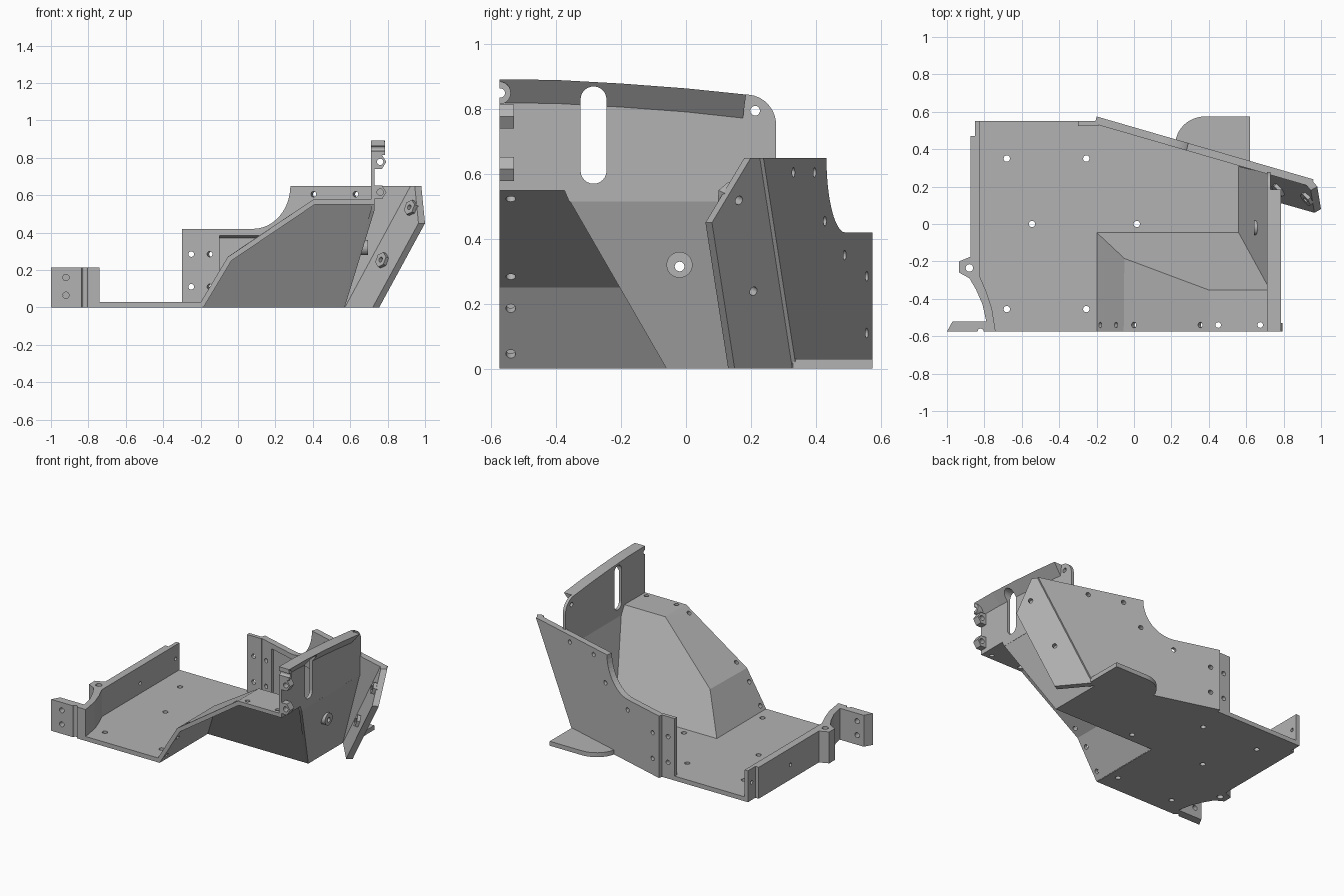
import bpy, bmesh
from math import sin, cos, pi
from mathutils import Vector

cube = bpy.data.objects.get("Cube")
if cube:
    bpy.data.objects.remove(cube, do_unlink=True)

GREY = (0.45, 0.45, 0.45, 1)
grey = bpy.data.materials.new("plain grey")
grey.use_nodes = True
grey.diffuse_color = GREY
grey.node_tree.nodes["Principled BSDF"].inputs["Base Color"].default_value = GREY

FRONT = -0.575
X, Y, Z = Vector((1, 0, 0)), Vector((0, 1, 0)), Vector((0, 0, 1))


def make(name, bm, recalc=True):
    if recalc:
        bmesh.ops.recalc_face_normals(bm, faces=bm.faces)
    mesh = bpy.data.meshes.new(name)
    bm.to_mesh(mesh)
    bm.free()
    mesh.materials.append(grey)
    ob = bpy.data.objects.new(name, mesh)
    bpy.context.collection.objects.link(ob)
    return ob


def loft(name, rings):
    """Closed solid through matching rings of points."""
    bm = bmesh.new()
    vs = [[bm.verts.new(p) for p in ring] for ring in rings]
    n = len(vs[0])
    for a, b in zip(vs, vs[1:]):
        for i in range(n):
            j = (i + 1) % n
            bm.faces.new((a[i], a[j], b[j], b[i]))
    bm.faces.new(vs[0])
    bm.faces.new(vs[-1])
    return make(name, bm)


def prism(name, pts, vec):
    return loft(name, [pts, [Vector(p) + Vector(vec) for p in pts]])


def rods(name, centres, axis, r, length, sides=20):
    bm = bmesh.new()
    turn = Z.rotation_difference(Vector(axis)).to_matrix().to_4x4()
    for c in centres:
        new = bmesh.ops.create_cone(bm, cap_ends=True, segments=sides, radius1=r,
                                    radius2=r, depth=length)["verts"]
        bmesh.ops.transform(bm, matrix=turn, verts=new)
        bmesh.ops.translate(bm, vec=c, verts=new)
    return make(name, bm)


def bake(ob):
    bpy.context.view_layer.update()
    ev = ob.evaluated_get(bpy.context.evaluated_depsgraph_get())
    mesh = bpy.data.meshes.new_from_object(ev)
    ob.modifiers.clear()
    ob.data = mesh


def cut(ob, cutter):
    cutter.hide_render = True
    mod = ob.modifiers.new("cut", "BOOLEAN")
    mod.operation, mod.solver, mod.object = "DIFFERENCE", "EXACT", cutter
    bake(ob)
    bpy.data.objects.remove(cutter, do_unlink=True)


def drill(ob, centres, axis, r=0.015, length=0.12):
    cut(ob, rods("drill", centres, axis, r, length))


def arc(cx, cy, rx, ry, a0, a1, n=12):
    return [(cx + rx * cos(a0 + (a1 - a0) * i / n),
             cy + ry * sin(a0 + (a1 - a0) * i / n)) for i in range(n + 1)]


# Floor with rounded rear extension
outline = [(-0.74, FRONT), (-0.19, FRONT), (-0.19, -0.06), (0.57, -0.06), (0.57, 0.31),
           (0.62, 0.33), (0.62, 0.575)] + arc(0.38, 0.42, 0.16, 0.155, pi / 2, pi)
outline += [(0.22, 0.44), (-0.2, 0.55), (-0.85, 0.55), (-0.85, -0.25), (-0.79, -0.36),
            (-0.76, -0.45)]
floor = prism("floor", [(x, y, 0) for x, y in outline], Z * 0.03)
drill(floor, [(x, y, 0) for x, y in ((-0.68, 0.35), (-0.255, 0.35), (-0.545, 0),
      (0.015, 0), (-0.68, -0.455), (-0.255, -0.455))], Z, 0.017)

# Left wall with hole post, curved front end and front flange
outline = [(-0.85, 0.55), (-0.825, 0.55), (-0.825, -0.28), (-0.79, -0.36), (-0.76, -0.45),
           (-0.74, FRONT), (-1, FRONT), (-0.97, -0.52), (-0.79, -0.52), (-0.81, -0.43),
           (-0.845, -0.35), (-0.88, -0.29), (-0.935, -0.26), (-0.935, -0.2),
           (-0.875, -0.175), (-0.875, 0.47), (-0.85, 0.47)]
left_wall = prism("left_wall", [(x, y, 0) for x, y in outline], Z * 0.213)
drill(left_wall, [(-0.88, -0.235, 0.1)], Z, 0.02, 0.5)
drill(left_wall, [(-0.82, FRONT, 0.1)], Z, 0.016, 0.5)
drill(left_wall, [(-0.92, -0.55, 0.16), (-0.92, -0.55, 0.065)], Y, 0.017)
drill(left_wall, [(-0.85, 0.13, 0.1), (-0.84, 0.51, 0.12)], X, 0.012)

# Arch: three bent strips and a leaning rear wall, open at front and right
profile = [(-0.185, 0), (-0.035, 0.25), (0.41, 0.55), (0.73, 0.55), (0.57, 0)]
bm = bmesh.new()
near = [bm.verts.new((x, FRONT, z)) for x, z in profile[:4]]
far = [bm.verts.new((x, -0.06 - 0.56 * z, z)) for x, z in profile]
for i in range(3):
    bm.faces.new((near[i], near[i + 1], far[i + 1], far[i]))
bm.faces.new(far)
arch = make("arch", bm, recalc=False)
solid = arch.modifiers.new("thickness", "SOLIDIFY")
solid.thickness, solid.offset, solid.use_even_offset = 0.027, 1, True
bake(arch)
drill(arch, [(-0.165, -0.54, 0.05), (-0.08, -0.54, 0.19)], (-0.85, 0, 0.52))
drill(arch, [(0.01, -0.54, 0.29), (0.365, -0.54, 0.53)], (-0.56, 0, 0.83))
drill(arch, [(0.45, -0.54, 0.55), (0.675, -0.54, 0.55)], Z)


# Back wall: slanted in plan, stepped with a hollow curve
def back(x):
    return 0.575 - 0.29 * (x + 0.2)


outline = [(0.61, 0), (-0.2, 0), (-0.2, 0.42)]
outline += arc(0.09, 0.65, 0.2, 0.23, -pi / 2, 0) + [(0.96, 0.65)]
back_wall = prism("back_wall", [(x, back(x), z) for x, z in outline], (-0.01, -0.04, 0))
along = Vector((1, -0.29, 0))
cut(back_wall, prism("pocket", [(-0.1, 0.48, 0.4), (-0.1, 0.48, 0.03), (-0.1, 0.525, 0.03),
                                (-0.1, 0.525, 0.37)], along * 0.4))
drill(back_wall, [(x, back(x) - 0.02, z) for x, z in ((0.41, 0.605), (0.635, 0.605),
      (0.3, 0.455), (0.09, 0.35), (-0.145, 0.285), (-0.145, 0.11))], (0.28, 0.96, 0))

# Short joining tab
tab = prism("back_tab", [(-0.3, 0.525, 0), (-0.19, 0.525, 0), (-0.19, 0.55, 0),
                         (-0.3, 0.55, 0)], Z * 0.42)
drill(tab, [(-0.25, 0.54, 0.285), (-0.25, 0.54, 0.11)], Y)

# Leaning strut on the end of the back wall, with hex nuts
strut = prism("strut", [(0.57, 0.31, 0), (0.72, 0.13, 0), (0.965, 0.06, 0.45),
                        (0.945, 0.18, 0.65), (0.92, 0.21, 0.65)], (0.035, 0.02, 0))
normal = Vector((-0.117, -0.0975, 0.048)).normalized()
spots = [Vector((0.93, 0.14, 0.53)), Vector((0.777, 0.185, 0.25))]
nuts = rods("strut_nuts", [p + normal * 0.005 for p in spots], normal, 0.042, 0.03, 6)
for part in (strut, nuts):
    drill(part, spots, normal, 0.014, 0.2)

# Leaning lower side panel with a boss
lower = prism("lower_side_panel", [(0.57 + 0.308 * z, y, z) for y, z in
              ((-0.06, 0), (0.31, 0), (0.27, 0.52), (-0.36, 0.52))], X * -0.02)
boss = rods("side_boss", [(0.668, -0.02, 0.32)], X, 0.04, 0.055, 32)
for part in (lower, boss):
    drill(part, [(0.67, -0.02, 0.315)], X, 0.015, 0.2)

# Upright side panel with curved top
ridge = [(FRONT, 0.892), (-0.4, 0.89), (-0.2, 0.879), (0, 0.864), (0.185, 0.845)]
outline = ridge + arc(0.185, 0.75, 0.093, 0.095, pi / 2, 0)[1:]
outline += [(0.278, 0.515), (-0.36, 0.515), (-0.375, 0.55), (FRONT, 0.55)]
side = prism("upper_side_panel", [(0.71, y, z) for y, z in outline], X * 0.02)
drill(side, [(0.72, 0.213, 0.795)], X)

# Wedge rail under the top edge
rail = loft("top_rail", [[(0.728, y, z), (0.787, y, z), (0.728, y - (0.01 if y > 0.1 else 0),
                          z - 0.075)] for y, z in ridge])

# Long slot through panel and rail
slot = arc(-0.285, 0.83, 0.04, 0.04, 0, pi) + arc(-0.285, 0.61, 0.04, 0.04, pi, 2 * pi)
for part in (side, rail):
    cut(part, prism("slot", [(0.6, y, z) for y, z in slot], X * 0.3))

# Half-round lug and two pointed lugs at the front edge
half = arc(FRONT, 0.85, 0.035, 0.035, -pi / 2, pi / 2)
lug = prism("top_lug", [(0.715, y, z) for y, z in half], X * 0.07)
for part in (lug, side, rail):
    drill(part, [(0.75, -0.572, 0.85)], X, 0.014, 0.3)
for i, z in enumerate((0.778, 0.616)):
    shape = [(0.725, -0.037), (0.77, -0.037), (0.793, 0), (0.77, 0.037), (0.725, 0.037)]
    lug = prism(f"side_lug_{i + 1}", [(x, FRONT, z + dz) for x, dz in shape], Y * 0.045)
    drill(lug, [(0.76, -0.55, z)], Y, 0.017)
